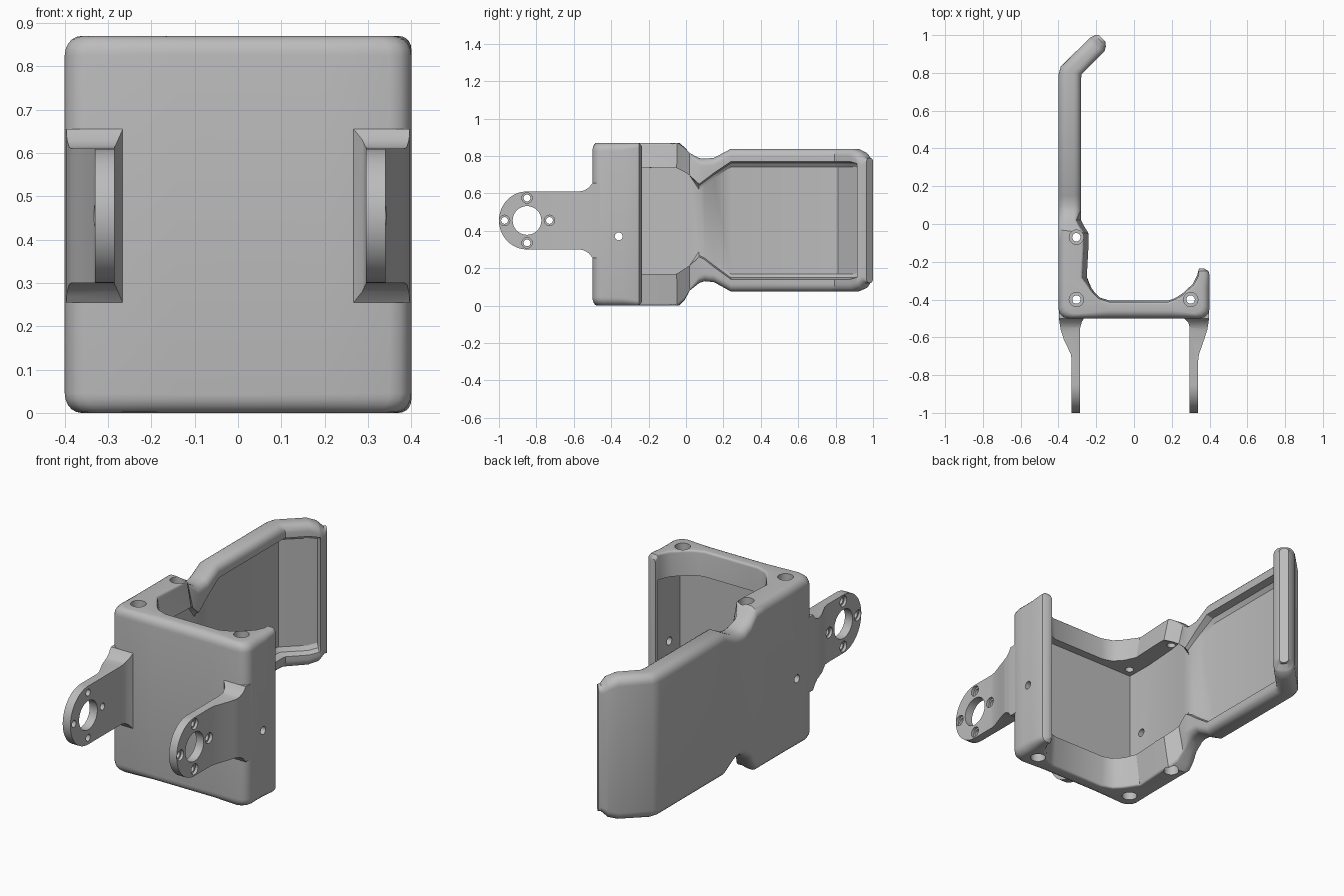
import bpy
import bmesh
from math import sin, cos, pi, radians
from mathutils import Vector

cube = bpy.data.objects.get("Cube")
if cube:
    bpy.data.objects.remove(cube, do_unlink=True)

grey = bpy.data.materials.new("matte grey")
grey.use_nodes = True
grey.diffuse_color = (0.5, 0.5, 0.5, 1)
grey.node_tree.nodes["Principled BSDF"].inputs["Base Color"].default_value = grey.diffuse_color


def make_object(name, bm):
    bmesh.ops.recalc_face_normals(bm, faces=bm.faces)
    mesh = bpy.data.meshes.new(name)
    bm.to_mesh(mesh)
    bm.free()
    mesh.materials.append(grey)
    obj = bpy.data.objects.new(name, mesh)
    bpy.context.collection.objects.link(obj)
    return obj


def prism(name, outline, lo, hi, place):
    """Extrude a 2D outline; place(u, v, w) maps it into space."""
    bm = bmesh.new()
    low, high = [[bm.verts.new(place(u, v, w)) for u, v in outline] for w in (lo, hi)]
    bm.faces.new(low)
    bm.faces.new(high)
    for i in range(len(low)):
        j = (i + 1) % len(low)
        bm.faces.new((low[i], low[j], high[j], high[i]))
    return make_object(name, bm)


def along_x(u, v, w):
    return (w, u, v)


def along_z(u, v, w):
    return (u, v, w)


def activate(obj):
    bpy.ops.object.select_all(action='DESELECT')
    obj.select_set(True)
    bpy.context.view_layer.objects.active = obj


def combine(obj, cutter, operation='DIFFERENCE'):
    """Apply a boolean and discard the cutter."""
    cutter.hide_render = True
    activate(obj)
    mod = obj.modifiers.new("cut", 'BOOLEAN')
    mod.operation = operation
    mod.solver = 'EXACT'
    mod.object = cutter
    bpy.ops.object.modifier_apply(modifier=mod.name)
    bpy.data.objects.remove(cutter, do_unlink=True)


def drill(obj, u, v, radius, lo, hi, place):
    sides = 28
    circle = [(u + radius * cos(2 * pi * i / sides), v + radius * sin(2 * pi * i / sides))
              for i in range(sides)]
    combine(obj, prism("hole_cutter", circle, lo, hi, place))


def finish(obj):
    activate(obj)
    bpy.ops.object.shade_smooth_by_angle(angle=radians(32))


# Plan of the shell: outer point, then inner rim point, from short side to panel tip
plan = [
    (.37, -.235, .345, -.235), (.395, -.25, .34, -.25), (.4, -.27, .335, -.27),
    (.4, -.34, .31, -.32), (.4, -.4, .28, -.345), (.4, -.45, .26, -.365),
    (.393, -.475, .245, -.375), (.375, -.493, .23, -.385), (.35, -.5, .21, -.395),
    (.2, -.5, .18, -.405), (-.14, -.5, -.13, -.405), (-.35, -.5, -.18, -.39),
    (-.375, -.493, -.195, -.375), (-.393, -.475, -.21, -.36), (-.4, -.45, -.225, -.34),
    (-.4, -.3, -.25, -.28), (-.4, -.1, -.24, -.1), (-.4, -.03, -.24, -.05),
    (-.4, -.005, -.265, -.01), (-.4, .02, -.28, .02), (-.4, .07, -.28, .07),
    (-.4, .1, -.28, .1), (-.4, .15, -.28, .15), (-.4, .24, -.28, .24),
    (-.4, .79, -.28, .77), (-.388, .833, -.277, .793), (-.27, .95, -.195, .875),
    (-.235, .985, -.16, .91), (-.23, .988, -.156, .915), (-.205, 1, -.149, .94),
    (-.185, 1, -.152, .965),
]
# Heights along y: bottom, top, recess bottom, recess top
heights = [
    (-.5, 0, .87, .17, .74), (-.03, 0, .87, .17, .735), (-.005, .03, .845, .195, .715),
    (.02, .08, .815, .215, .695), (.07, .12, .788, .26, .65), (.1, .13, .785, .245, .672),
    (.15, .125, .79, .205, .71), (.24, .075, .838, .14, .77), (.95, .075, .838, .14, .77),
    (.985, .09, .82, .15, .76), (1, .12, .79, .16, .75),
]


def heights_at(y):
    for a, b in zip(heights, heights[1:]):
        if y <= b[0]:
            t = (y - a[0]) / (b[0] - a[0])
            return [p + (q - p) * t for p, q in zip(a[1:], b[1:])]
    return heights[-1][1:]


def floor_offset(y):
    """Distance of the inner wall face from the middle plane."""
    if y < .08:
        return .35 - .045 * max(0, (y + .2) / .27)
    return .305 + .03 * min(1, (y - .08) / .16)


def section(index):
    """C-shaped cross-section with rounded outer corners."""
    ox, oy, ix, iy = plan[index]
    outer, inner = Vector((ox, oy)), Vector((ix, iy))
    across = (inner - outer).normalized()
    depth = (inner - outer).length
    low, high, rec_low, rec_high = heights_at(oy)
    if index == 0:
        low, high = low + .02, high - .02
    if index < 2 or index > len(plan) - 4:
        wall = inner
    elif oy > .8:
        wall = outer + across * .06
    else:
        limit = floor_offset(oy)
        wall = Vector((max(-limit, min(limit, ox)), max(-.45, oy)))
    panel = oy > .05
    fillet = .03 if panel else 0
    # The flange face leans inwards towards the recess
    lean = 0 if panel or index < 2 else .025 if -.4 < oy and ox < 0 else .008
    crest = depth - lean
    r_out = min(.045, depth * .45)
    r_in = min(.04 if panel else .012, depth * .45)
    steps = [k * pi / 10 for k in range(6)]
    loop = []

    def add(d, z):
        loop.append((*(outer + across * d), z))

    for a in steps:
        add(r_out * (1 - sin(a)), low + r_out * (1 - cos(a)))
    for a in steps:
        add(r_out * (1 - cos(a)), high - r_out * (1 - sin(a)))
    for a in steps:
        add(crest - r_in * (1 - sin(a)), high - r_in * (1 - cos(a)))
    curve = inner.lerp(wall, .7)
    loop += [(*inner, rec_high), (*curve, rec_high - fillet * .3), (*wall, rec_high - fillet)]
    loop += [(*wall, rec_low + fillet), (*curve, rec_low + fillet * .3), (*inner, rec_low)]
    for a in steps:
        add(crest - r_in * (1 - cos(a)), low + r_in * (1 - sin(a)))
    return loop


# Shell: front wall, short side, long side and bent panel
bm = bmesh.new()
rings = [[bm.verts.new(p) for p in section(i)] for i in range(len(plan))]
for a, b in zip(rings, rings[1:]):
    for i in range(len(a)):
        j = (i + 1) % len(a)
        bm.faces.new((a[i], a[j], b[j], b[i]))
bm.faces.new(rings[0])
bm.faces.new(rings[-1])
bmesh.ops.remove_doubles(bm, verts=bm.verts, dist=.0001)
shell = make_object("bracket_shell", bm)

# Screw holes with counterbores in both flanges, and the side wall holes
for x, y in ((-.305, -.4), (.3, -.4), (-.305, -.07)):
    drill(shell, x, y, .022, -.1, 1, along_z)
    drill(shell, x, y, .038, -.1, .06, along_z)
    drill(shell, x, y, .038, .81, 1, along_z)
drill(shell, -.36, .37, .021, -.6, .6, along_x)
finish(shell)

# Hinge arms: flared plan intersected with a rounded side outline
mid = .455
for side, name in ((1, "left_arm"), (-1, "right_arm")):
    near = .295 if side > 0 else .285
    far = near + .045
    flare = [(near, -1.1), (near, -.55), (near - .008, -.52), (.265, -.498), (.25, -.46),
             (.398, -.46), (.396, -.51), (.388, -.56), (.372, -.61), (far + .004, -.69),
             (far, -.72), (far, -1.1)]
    arm = prism(name, [(side * x, y) for x, y in flare], 0, .9, along_z)
    upper = [(-.85 - .15 * sin(a), .155 * cos(a)) for a in [k * pi / 32 for k in range(16, -1, -1)]]
    upper += [(-.57, .155), (-.545, .16), (-.52, .175), (-.5, .2), (-.4, .2)]
    outline = [(y, mid + h) for y, h in upper]
    outline += [(y, mid - h) for y, h in reversed(upper[1:])]
    combine(arm, prism("arm_outline", outline, -.6, .6, along_x), 'INTERSECT')
    # Bearing hole and four counterbored screw holes
    drill(arm, -.85, mid, .077, -.6, .6, along_x)
    bore = sorted((side * (far - .015), side * .6))
    for k in range(4):
        y, z = -.85 + .12 * cos(k * pi / 2), mid + .12 * sin(k * pi / 2)
        drill(arm, y, z, .018, -.6, .6, along_x)
        drill(arm, y, z, .028, bore[0], bore[1], along_x)
    finish(arm)
